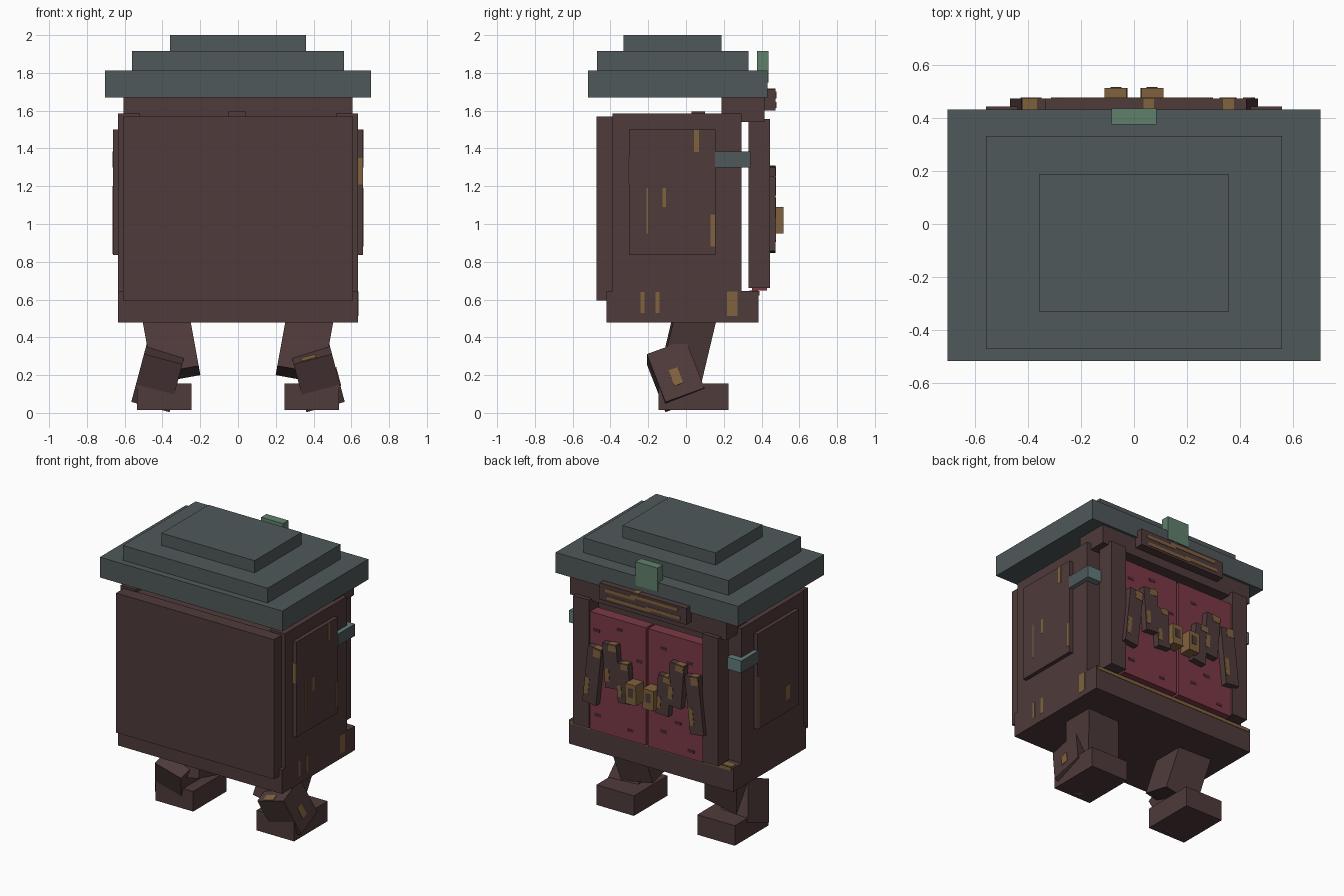
import bpy
from mathutils import Euler, Vector

cube = bpy.data.objects.get("Cube")
if cube:
    bpy.data.objects.remove(cube, do_unlink=True)


def material(name, r, g, b):
    m = bpy.data.materials.new(name)
    m.use_nodes = True
    m.diffuse_color = (r, g, b, 1)
    bsdf = next(n for n in m.node_tree.nodes if n.type == 'BSDF_PRINCIPLED')
    bsdf.inputs["Base Color"].default_value = (r, g, b, 1)
    return m


BROWN = material("dark_brown", 0.078, 0.043, 0.043)
SLATE = material("slate", 0.080, 0.098, 0.102)
TEAL = material("teal", 0.12, 0.20, 0.20)
GREEN = material("soft_green", 0.117, 0.216, 0.15)
GOLD = material("worn_gold", 0.216, 0.122, 0.048)
PINK = material("door_red", 0.20, 0.042, 0.062)
DARK = material("door_speck", 0.07, 0.022, 0.032)


def box(name, center, size, mat, rot=(0, 0, 0)):
    bpy.ops.mesh.primitive_cube_add(size=1, location=center, rotation=rot)
    ob = bpy.context.object
    ob.name = name
    ob.scale = size
    bpy.ops.object.transform_apply(location=False, rotation=False, scale=True)
    ob.data.materials.append(mat)
    return ob


def span(name, x, y, z, mat):
    """Box from its (low, high) range on each axis."""
    return box(name, [(a + b) / 2 for a, b in (x, y, z)],
               [b - a for a, b in (x, y, z)], mat)


def mirrored(name, x, y, z, mat):
    span("left_" + name, x, y, z, mat)
    span("right_" + name, (-x[1], -x[0]), y, z, mat)


# stepped roof
span("roof_lower", (-.705, .705), (-.518, .432), (1.67, 1.812), SLATE)
span("roof_middle", (-.56, .56), (-.472, .332), (1.812, 1.915), SLATE)
span("roof_top", (-.36, .36), (-.33, .188), (1.915, 2), SLATE)
span("roof_tab", (-.085, .085), (.376, .436), (1.75, 1.915), GREEN)

# cabinet
span("base", (-.635, .635), (-.42, .385), (.478, .645), BROWN)
span("core", (-.525, .525), (-.39, .29), (.64, 1.56), BROWN)
span("front_panel", (-.61, .61), (-.475, -.385), (.595, 1.57), BROWN)
span("top_peg", (-.05, .04), (.03, .10), (1.55, 1.595), BROWN)
span("lintel", (-.605, .605), (.188, .415), (1.54, 1.672), BROWN)
mirrored("side_wall", (.52, .635), (-.39, .295), (.64, 1.585), BROWN)
mirrored("side_panel", (.63, .662), (-.302, .155), (.835, 1.5), BROWN)
mirrored("post", (.44, .56), (.33, .445), (.66, 1.555), BROWN)
mirrored("door", (.008, .44), (.35, .43), (.648, 1.47), PINK)

# side brackets: teal ends, slate outer faces
for side, s in (("left", 1), ("right", -1)):
    b = box(side + "_bracket", (s * .61, .247, 1.342), (.11, .187, .084), SLATE)
    b.data.materials.append(TEAL)
    for f in b.data.polygons:
        f.material_index = 0 if abs(f.normal.x) > .5 else 1

# legs
for side, s in (("left", 1), ("right", -1)):
    box(side + "_thigh", (s * .358, .015, .375), (.25, .22, .36), BROWN,
        (-.23, s * .18, 0))
    turn = (.36, -s * .26, 0)
    mid = Vector((s * .42, -.055, .195))
    box(side + "_shin", mid, (.21, .22, .28), BROWN, turn)
    box(side + "_foot", (s * .39, .04, .085), (.29, .37, .14), BROWN)
    if s > 0:
        # scuffs on the outer and top faces of this shin
        for i, (off, size) in enumerate((((.106, -.01, -.03), (.006, .05, .09)),
                                         ((-.02, -.08, .141), (.08, .05, .006)))):
            spot = mid + Euler(turn).to_matrix() @ Vector(off)
            box(f"shin_scuff_{i}", spot, size, GOLD, turn)

# sign board with worn grain
span("sign_board", (-.335, .335), (.41, .475), (1.6, 1.715), BROWN)
for i, (x0, x1, z) in enumerate(((-.27, .10, 1.69), (.06, .29, 1.675),
                                 (-.29, -.02, 1.635), (-.06, .28, 1.625))):
    span(f"sign_grain_{i}", (x0, x1), (.474, .478), (z - .011, z + .011), GOLD)
span("sign_chip", (.035, .075), (.43, .475), (1.714, 1.718), GOLD)

# hanging slats, longest outside: x, top, bottom, lean, width
SLATS = ((.395, 1.25, .85, -.11, .105), (.25, 1.305, 1.0, .08, .11),
         (.155, 1.195, .92, .08, .10))
for side, s in (("left", 1), ("right", -1)):
    for i, (x, top, bottom, lean, w) in enumerate(SLATS):
        turn = (0, s * lean, 0)
        mid = Vector((s * x, .45, (top + bottom) / 2))
        h = top - bottom
        box(f"{side}_slat_{i}", mid, (w, .05, h), BROWN, turn)
        for k, (dx, dz, dw, dh) in enumerate(((-.2, .42, .55, .14),
                                              (.3, -.2, .3, .3))):
            spot = mid + Euler(turn).to_matrix() @ Vector((dx * w, .025, dz * h))
            box(f"{side}_slat_wear_{i}_{k}", spot, (dw * w, .005, dh * h), GOLD, turn)
        cap = mid + Euler(turn).to_matrix() @ Vector((-.2 * w, 0, h / 2))
        box(f"{side}_slat_cap_{i}", cap, (.5 * w, .05, .005), GOLD, turn)
    box(side + "_handle", (s * .068, .472, 1.02), (.082, .086, .14), GOLD,
        (0, s * .03, 0))
    box(side + "_handle_core", (s * .068, .515, 1.03), (.04, .004, .06), BROWN)

# dark specks on the doors
for i, (x, z) in enumerate(((.39, 1.35), (.21, 1.4), (.06, 1.22), (-.13, 1.36),
                            (-.33, 1.31), (.38, .76), (.13, .72), (-.13, .78),
                            (-.34, .70), (-.24, .87))):
    box(f"door_speck_{i}", (x, .43, z), (.05, .004, .02), DARK)

# chipped paint on the side panels and base: y, z, width, height
for i, (x, y, z, w, h) in enumerate((
        (.662, .055, 1.44, .025, .12), (.662, .142, .965, .022, .17),
        (.662, -.205, 1.07, .01, .24), (.662, -.115, 1.14, .02, .10),
        (.635, -.23, .585, .022, .11), (.635, -.15, .585, .022, .11),
        (.635, .245, .578, .055, .13), (-.662, -.18, .97, .045, .10),
        (-.662, .145, 1.02, .02, .36))):
    box(f"side_chip_{i}", (x, y, z), (.004, w, h), GOLD)
span("panel_edge_chip", (.634, .662), (-.304, -.30), (1.21, 1.35), GOLD)
span("base_edge_wear", (-.62, .62), (.383, .388), (.622, .645), GOLD)
span("base_corner_chip", (-.62, -.53), (.335, .38), (.644, .648), GOLD)
